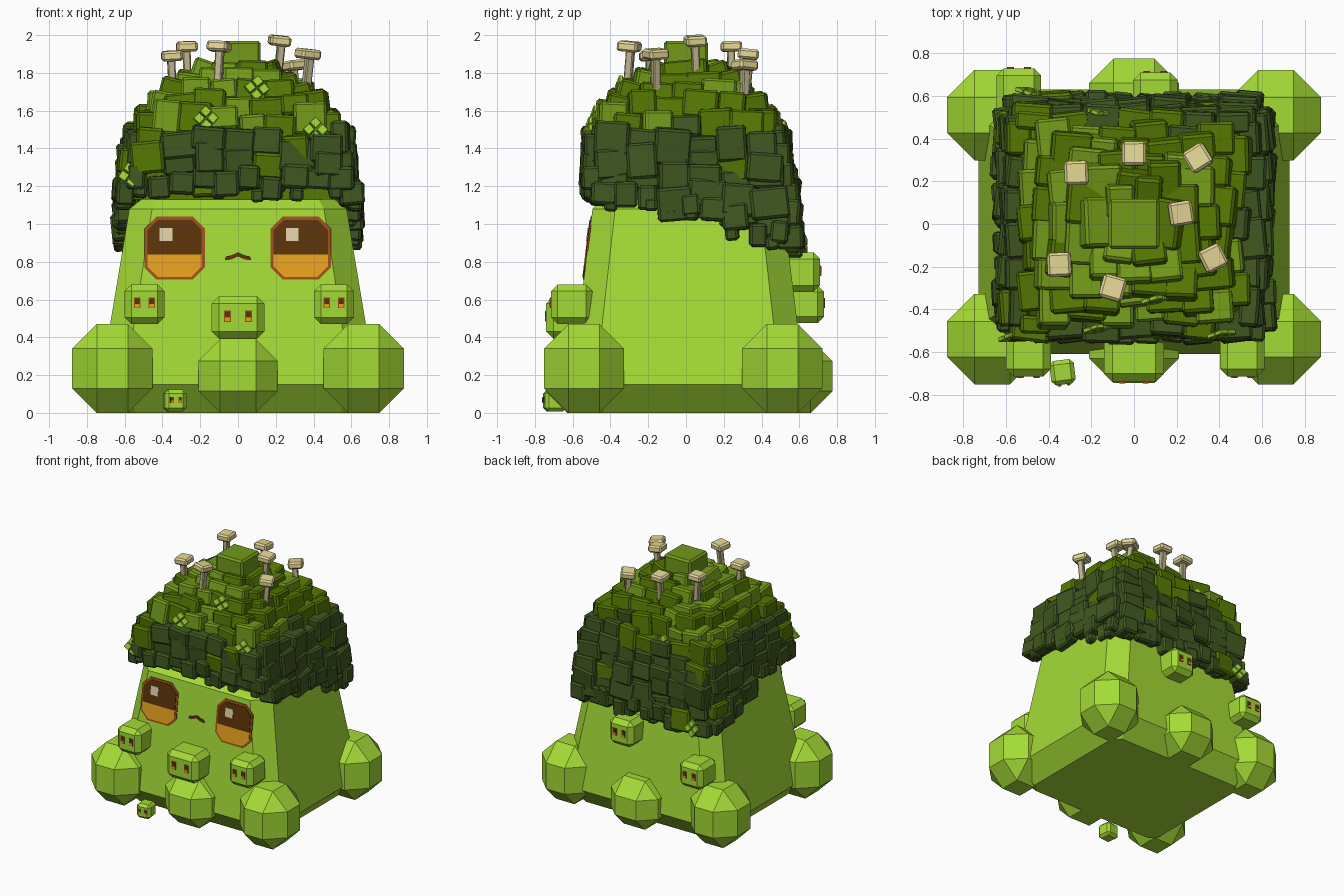
import bpy, bmesh, math, random
from mathutils import Matrix, Vector, Euler

random.seed(7)
if "Cube" in bpy.data.objects:
    bpy.data.objects.remove(bpy.data.objects["Cube"])


def srgb(r, g, b):
    return tuple((c / 255 / 12.92) if c < 11 else ((c / 255 + .055) / 1.055) ** 2.4 for c in (r, g, b)) + (1,)


def material(name, *rgb):
    m = bpy.data.materials.new(name)
    m.use_nodes = True
    m.diffuse_color = srgb(*rgb)
    m.node_tree.nodes["Principled BSDF"].inputs["Base Color"].default_value = srgb(*rgb)
    return m


GREEN = material("leaf green", 164, 219, 54)
DARK = material("dark moss", 63, 87, 31)
MID = material("mid moss", 85, 120, 2)
LIGHT = material("light moss", 115, 155, 26)
CAP = material("mushroom cap", 232, 218, 152)
STEM = material("mushroom stem", 192, 182, 142)
BROWN = material("dark brown", 91, 50, 10)
ORANGE = material("amber", 230, 160, 28)
RIM = material("rust brown", 158, 80, 26)
SHINE = material("eye shine", 224, 208, 168)


def finish(name, bm, mats, bevel=0):
    bmesh.ops.recalc_face_normals(bm, faces=bm.faces)
    me = bpy.data.meshes.new(name)
    bm.to_mesh(me)
    bm.free()
    for m in mats:
        me.materials.append(m)
    ob = bpy.data.objects.new(name, me)
    bpy.context.collection.objects.link(ob)
    if bevel:
        mod = ob.modifiers.new("Bevel", 'BEVEL')
        mod.width = bevel
        mod.segments = 1


def add_box(bm, loc, size, rot=None, mat=0):
    m = Matrix.Translation(loc) @ (rot or Matrix()) @ Matrix.Diagonal((*size, 1))
    made = bmesh.ops.create_cube(bm, size=1, matrix=m)
    for f in {f for v in made["verts"] for f in v.link_faces}:
        f.material_index = mat


def box(name, loc, size, mat, bevel=0, rot=None):
    bm = bmesh.new()
    add_box(bm, loc, size, rot)
    finish(name, bm, [mat], bevel)


def loft(name, rings, mat):
    # stacked chamfered rectangles: (z, half x, half y, chamfer, centre y)
    bm = bmesh.new()
    loops = []
    for z, hx, hy, c, cy in rings:
        pts = [(hx, hy - c), (hx - c, hy), (c - hx, hy), (-hx, hy - c),
               (-hx, c - hy), (c - hx, -hy), (hx - c, -hy), (hx, c - hy)]
        loops.append([bm.verts.new((x, y + cy, z)) for x, y in pts])
    for a, b in zip(loops, loops[1:]):
        for i in range(8):
            j = (i + 1) % 8
            bm.faces.new((a[i], a[j], b[j], b[i]))
    bm.faces.new(loops[0])
    bm.faces.new(loops[-1])
    finish(name, bm, [mat])


# Body and feet
loft("body", [(0, .6, .5, .06, .01), (.15, .73, .62, .13, .01),
              (1.08, .575, .505, .12, .01), (1.18, .45, .4, .05, .01)], GREEN)
for side, sx in (("left", 1), ("right", -1)):
    box("front_foot_" + side, (sx * .665, -.54, .235), (.425, .425, .47), GREEN, .13)
    box("back_foot_" + side, (sx * .665, .51, .235), (.425, .425, .47), GREEN, .13)
box("front_foot_middle", (0, -.535, .195), (.42, .42, .39), GREEN, .115)
box("back_foot_middle", (0, .565, .195), (.42, .42, .39), GREEN, .115)


# Face plates follow the slope of the front
def face_y(z):
    return -.495 - .124 * (1.08 - z)


def plate(name, pts, mat, lift):
    bm = bmesh.new()
    rows = [[bm.verts.new((x, face_y(z) + d, z)) for x, z in pts] for d in (-lift, .004)]
    bm.faces.new(rows[0])
    bm.faces.new(rows[1])
    for i in range(len(pts)):
        j = (i + 1) % len(pts)
        bm.faces.new((rows[0][i], rows[0][j], rows[1][j], rows[1][i]))
    finish(name, bm, [mat])


def half_eye(cx, h, c, z0, z1):
    s = 1 if z1 > z0 else -1
    return [(cx - h, z0), (cx + h, z0), (cx + h, z1 - s * c),
            (cx + h - c, z1), (cx - h + c, z1), (cx - h, z1 - s * c)]


for side, cx in (("left", .332), ("right", -.336)):
    for part, z1, zi, mat in (("upper", 1.04, 1.022, BROWN), ("lower", .705, .72, ORANGE)):
        plate(f"eye_rim_{part}_{side}", half_eye(cx, .16, .065, .838, z1), RIM, .005)
        plate(f"eye_{part}_{side}", half_eye(cx, .144, .055, .838, zi), mat, .009)
    x = cx - .045
    plate("eye_shine_" + side, [(x - .034, .91), (x + .034, .91), (x + .034, .98), (x - .034, .98)], SHINE, .013)
plate("mouth", [(-.07, .81), (-.04, .811), (0, .828), (.04, .811), (.07, .81), (.064, .828),
                (.035, .834), (0, .85), (-.035, .834), (-.064, .828)], BROWN, .008)


# Little cube creatures with two eyes each
def creature(name, loc, size, facing, gap, turn=0):
    rot = Matrix.Rotation(turn, 4, 'Z')
    box(name, loc, size, GREEN, min(size) * .17, rot)
    k = size[2] / .21
    bm = bmesh.new()
    for s in (-1, 1):
        # rust surround, dark upper part, amber lower part
        for dz, w, h, lift, mat in ((.007, .034, .056, .001, 2), (.016, .025, .028, .003, 0), (-.008, .025, .018, .003, 1)):
            off = rot @ Vector((s * gap, facing * (size[1] / 2 + lift), dz * k))
            add_box(bm, Vector(loc) + off, (w * k, .008, h * k), rot, mat)
    finish(name + "_eyes", bm, [BROWN, ORANGE, RIM])


creature("creature_front_left", (.508, -.605, .575), (.21, .22, .21), -1, .038)
creature("creature_front_right", (-.495, -.605, .575), (.21, .22, .21), -1, .038)
creature("creature_front_middle", (0, -.62, .505), (.28, .24, .225), -1, .055)
creature("creature_small", (-.335, -.695, .065), (.115, .115, .115), -1, .022, .12)
creature("creature_back_high", (.1, .605, .745), (.21, .21, .21), 1, .04)
creature("creature_back_low", (-.54, .62, .575), (.21, .22, .2), 1, .04)


# Moss cap: overlapping blocks laid in rows over a dome
def hull(z):
    u = max(0, (z - 1.43) / .39)
    k = (1 - u) ** .42
    low = max(0, 1.43 - z)
    return (.608 + low * .085) * k, (.54 + low * .07) * k, u, min(.03, .005 + low * .06)


def rim(y, front):
    return 1.15 if front else 1.1 - .25 * min(1, max(0, (y + .25) / .75))


def moss_color(z):
    if z + random.uniform(-.07, .07) < 1.485:
        return 0 if random.random() < .88 else 1
    return 1 if random.random() < .6 else 2


def around(hx, hy, width, cy):
    # positions along the four sides: x, y, heading, block width, is front
    for k, (along, out) in enumerate(((hx, hy), (hy, hx), (hx, hy), (hy, hx))):
        n = max(1, round(2 * along / width))
        turn = k * math.pi / 2
        for i in range(n):
            t = -along + (i + .5) * 2 * along / n
            p = Matrix.Rotation(turn, 4, 'Z') @ Vector((t, -out, 0))
            yield p.x, p.y + cy, turn, 2 * along / n, k == 0


def block(bm, x, y, z, turn, size, lean, mat):
    j = lambda a: random.uniform(-a, a)
    rot = Euler((-lean + j(.12), j(.1), turn + j(.13))).to_matrix().to_4x4()
    add_box(bm, (x, y, z), size, rot, mat)


moss = bmesh.new()
for row_z in (.93, 1.03, 1.13, 1.23, 1.33, 1.43, 1.53, 1.61, 1.68, 1.74, 1.78):
    hx, hy, u, cy = hull(row_z)
    d = .13 + .07 * min(1, u * 2)
    for x, y, turn, w, front in around(hx - d / 2, hy - d / 2, .155, cy):
        z = row_z + random.uniform(-.035, .035) * (1 - u * .6)
        if z - .07 > rim(y, front):
            size = (w * random.uniform(.9, 1.3), d + random.uniform(-.05, .04), random.uniform(.12, .19) - .03 * u)
            block(moss, x, y, z, turn, size, .25 * min(1, u), moss_color(z))
# Small blocks hanging along the rim
for x, y, turn, w, front in around(.6, .525, .12, .03):
    z = rim(y, front) + .07 + random.uniform(-.03, .04)
    size = (w * random.uniform(.75, 1.3), random.uniform(.09, .14), random.uniform(.1, .14))
    block(moss, x, y, z, turn, size, 0, 0)
# Tiny drops below the rim
for x, y, turn, w, front in around(.62, .535, .2, .03):
    z = rim(y, front) + random.uniform(0, .05)
    block(moss, x, y, z, turn, (.07, .07, .07), 0, 0)
finish("moss_blocks", moss, [DARK, MID, LIGHT], .013)
core = []
for z in (1.13, 1.3, 1.43, 1.53, 1.61, 1.68, 1.74):
    hx, hy, u, cy = hull(z)
    core.append((z, hx - .075, hy - .075, .05, cy))
loft("moss_core", core, MID)
box("moss_top", (0, 0, 1.875), (.24, .235, .19), LIGHT, .015)

# Four-leaf sprigs resting on the moss: x, z, facing side, lift, turn
for i, (x, z, s, lift, turn) in enumerate((
        (.1, 1.72, -1, .055, .9), (-.17, 1.56, -1, .04, .75), (.41, 1.5, -1, .025, .8),
        (-.57, 1.26, -1, -.005, .6), (-.17, 1.48, 1, .015, .8), (-.49, .91, 1, .015, .9))):
    hx, hy, u, cy = hull(z)
    rot = Euler((s * .25, turn, 0)).to_matrix().to_4x4()
    bm = bmesh.new()
    for a in (-.026, .026):
        for b in (-.026, .026):
            add_box(bm, Vector((x, s * (hy + lift) + cy, z)) + rot @ Vector((a, 0, b)), (.047, .022, .047), rot)
    finish(f"sprig_{i + 1}", bm, [GREEN], .004)

# Mushrooms: x, y, cap height
for i, (x, y, z) in enumerate(((-.27, .24, 1.94), (0, .33, 1.9), (.3, .31, 1.84), (.22, .05, 1.97),
                               (.37, -.16, 1.9), (-.1, -.3, 1.94), (-.35, -.19, 1.89))):
    rot = Euler((random.uniform(-.1, .1), random.uniform(-.12, .12), random.uniform(-.6, .6))).to_matrix().to_4x4()
    box(f"mushroom_cap_{i + 1}", (x, y, z), (.112, .112, .054), CAP, .012, rot)
    box(f"mushroom_stem_{i + 1}", (x, y, z - .1), (.042, .042, .19), STEM, .006, rot)
